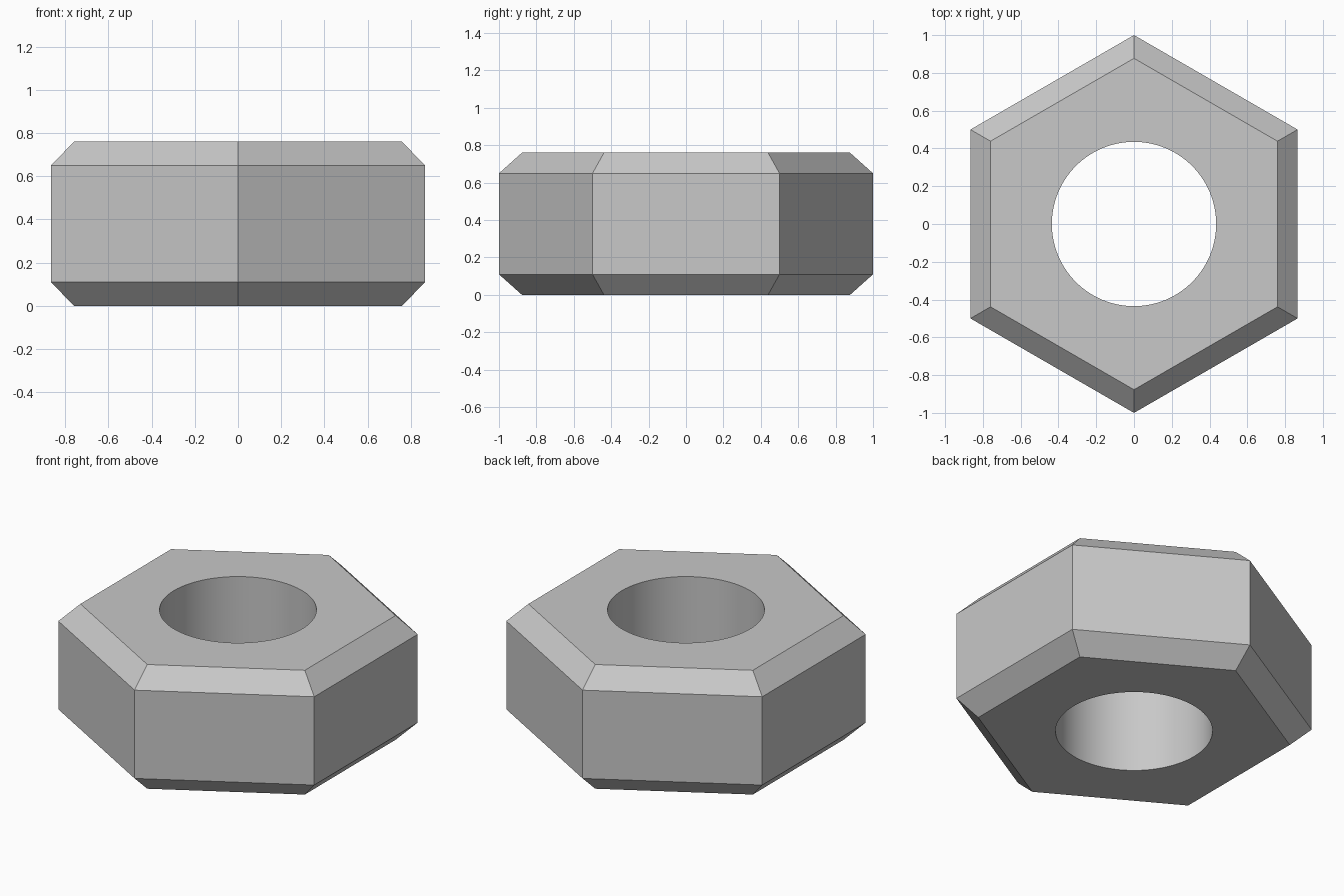
import bpy, bmesh, math

cube = bpy.data.objects.get("Cube")
if cube:
    bpy.data.objects.remove(cube, do_unlink=True)

HEIGHT, CHAMFER = 0.76, 0.11
OUTER, INNER, BORE = 1.0, 0.877, 0.435

# Plain grey metal
grey = bpy.data.materials.new("grey metal")
grey.use_nodes = True
color = (0.58, 0.58, 0.58, 1)
grey.diffuse_color = color
grey.node_tree.nodes["Principled BSDF"].inputs["Base Color"].default_value = color


def lathe(name, profile, sides):
    """Closed solid from (radius, z) rings, with a corner on the y axis."""
    bm = bmesh.new()
    rings = []
    for radius, z in profile:
        angles = [math.pi / 2 + math.tau * i / sides for i in range(sides)]
        rings.append([bm.verts.new((radius * math.cos(a), radius * math.sin(a), z)) for a in angles])
    for low, high in zip(rings, rings[1:]):
        for i in range(sides):
            j = (i + 1) % sides
            bm.faces.new((low[i], low[j], high[j], high[i]))
    bm.faces.new(rings[0][::-1])
    bm.faces.new(rings[-1])
    mesh = bpy.data.meshes.new(name)
    bm.to_mesh(mesh)
    bm.free()
    mesh.materials.append(grey)
    obj = bpy.data.objects.new(name, mesh)
    bpy.context.collection.objects.link(obj)
    return obj


# Hexagonal body with chamfered rims
body = lathe("hex_nut", [(INNER, 0), (OUTER, CHAMFER), (OUTER, HEIGHT - CHAMFER), (INNER, HEIGHT)], 6)

# Round bore through the middle
cutter = lathe("bore_cutter", [(BORE, -0.2), (BORE, HEIGHT + 0.2)], 96)
cutter.hide_render = True
cut = body.modifiers.new("bore", 'BOOLEAN')
cut.operation = 'DIFFERENCE'
cut.solver = 'EXACT'
cut.object = cutter

bpy.ops.object.select_all(action='DESELECT')
body.select_set(True)
bpy.context.view_layer.objects.active = body
bpy.ops.object.modifier_apply(modifier=cut.name)
bpy.data.objects.remove(cutter, do_unlink=True)

# Smooth bore, crisp outer edges
bpy.ops.object.shade_smooth_by_angle(angle=math.radians(25))
